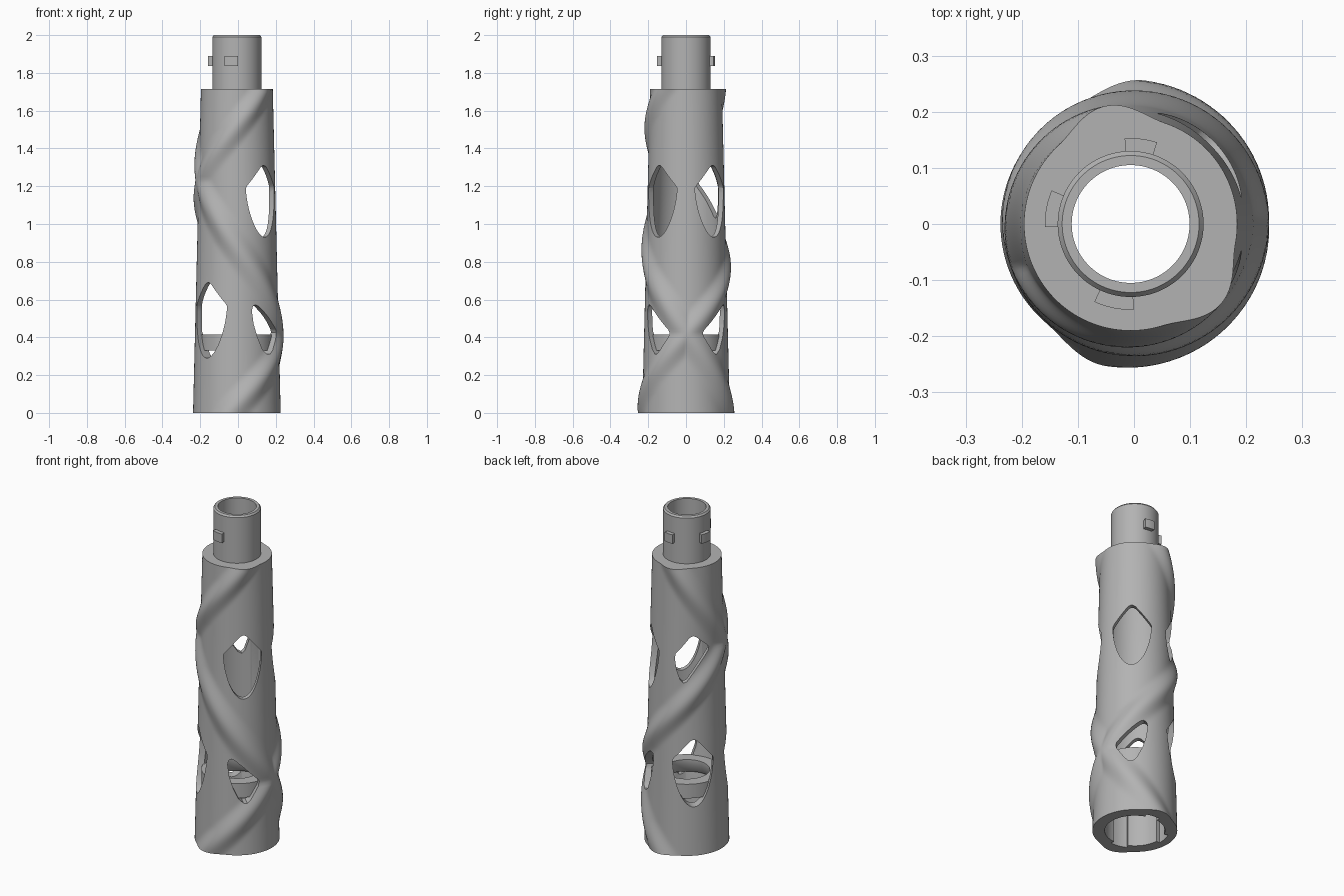
import bpy, bmesh, math
from mathutils import Matrix, Vector

if "Cube" in bpy.data.objects:
    bpy.data.objects.remove(bpy.data.objects["Cube"], do_unlink=True)

AXIS_X = -0.006      # tube axis
BODY_TOP = 1.715
SIDES = 160

grey = bpy.data.materials.new("plain grey")
grey.use_nodes = True
grey.diffuse_color = (0.45, 0.45, 0.45, 1)
grey.node_tree.nodes["Principled BSDF"].inputs["Base Color"].default_value = (0.45, 0.45, 0.45, 1)


def finish(name, bm):
    bmesh.ops.recalc_face_normals(bm, faces=bm.faces)
    mesh = bpy.data.meshes.new(name)
    bm.to_mesh(mesh)
    bm.free()
    mesh.materials.append(grey)
    obj = bpy.data.objects.new(name, mesh)
    obj.location.x = AXIS_X
    bpy.context.collection.objects.link(obj)
    return obj


def select(obj):
    bpy.ops.object.select_all(action='DESELECT')
    obj.select_set(True)
    bpy.context.view_layer.objects.active = obj


def smooth(obj):
    select(obj)
    bpy.ops.object.shade_smooth_by_angle(angle=math.radians(32))


def lathe(name, profile, bulge=lambda a, z: 0.0):
    """Closed ring from a loop of (radius, height, takes_bulge)."""
    bm = bmesh.new()
    rings = []
    for r, z, bulged in profile:
        ring = []
        for i in range(SIDES):
            a = math.tau * i / SIDES
            rr = r + (bulge(a, z) if bulged else 0)
            ring.append(bm.verts.new((rr * math.cos(a), rr * math.sin(a), z)))
        rings.append(ring)
    for k, ring in enumerate(rings):
        nxt = rings[(k + 1) % len(rings)]
        for i in range(SIDES):
            j = (i + 1) % SIDES
            bm.faces.new((ring[i], ring[j], nxt[j], nxt[i]))
    return finish(name, bm)


def prism(bm, outline, degrees, near, far):
    """Outline of (sideways, height) pushed outward in one direction."""
    turn = Matrix.Rotation(math.radians(degrees), 3, 'Z')
    ends = [[bm.verts.new(turn @ Vector((d, u, z))) for u, z in outline] for d in (near, far)]
    n = len(outline)
    bm.faces.new(ends[0])
    bm.faces.new(ends[1][::-1])
    for i in range(n):
        j = (i + 1) % n
        bm.faces.new((ends[0][i], ends[1][i], ends[1][j], ends[0][j]))


def sector(bm, start, end, r0, r1, z0, z1):
    """Curved block between two angles."""
    steps = 8
    angles = [math.radians(start + (end - start) * i / steps) for i in range(steps + 1)]
    loop = [(r1, a) for a in angles] + [(r0, a) for a in reversed(angles)]
    low = bm.faces.new([bm.verts.new((r * math.cos(a), r * math.sin(a), z0)) for r, a in loop])
    ext = bmesh.ops.extrude_face_region(bm, geom=[low])["geom"]
    bmesh.ops.translate(bm, vec=(0, 0, z1 - z0),
                        verts=[v for v in ext if isinstance(v, bmesh.types.BMVert)])


# Two crossing spiral ridges that swell out of the wall
def ridges(a, z):
    best = 0.0
    for start, rate in ((-100, 244), (85, -200)):
        centre = math.radians(start + rate * z)
        gap = abs((a - centre + math.pi) % math.tau - math.pi) / math.radians(31)
        if gap < 1:
            best = max(best, 0.025 * math.cos(gap * math.pi / 2) ** 2)
    return best


# Tapered hollow body
rows = 100
outer = [(0.232 - 0.042 * i / rows, BODY_TOP * i / rows, True) for i in range(rows + 1)]
inner = [(0.112, BODY_TOP, False), (0.112, 1.67, False), (0.163, 1.57, False),
         (0.190, 0.43, False), (0.165, 0.33, False), (0.165, 0, False)]
body = lathe("spiral_body", outer + inner, ridges)


# Window outlines
def shield(half_width, bottom, corner, top):
    pts = []
    for i in range(25):
        t = math.pi * i / 24
        pts.append((-half_width * math.cos(t), corner - (corner - bottom) * math.sin(t) ** 1.15))
    rise = top - corner
    side = [(0.93, 0.12), (0.5, 0.6), (0.2, 0.92), (0.09, 0.985)]
    pts += [(half_width * u, corner + rise * v) for u, v in side]
    pts += [(0, top)]
    pts += [(-half_width * u, corner + rise * v) for u, v in reversed(side)]
    return pts


def flip(outline):
    return [(-u, z) for u, z in reversed(outline)]


upper = shield(0.106, 0.93, 1.19, 1.31)
lower = shield(0.113, 0.29, 0.565, 0.69)
small = [(-0.088, 0.54), (-0.082, 0.565), (-0.068, 0.573), (-0.05, 0.565), (0.0, 0.52),
         (0.08, 0.44), (0.086, 0.425), (0.08, 0.40), (0.035, 0.33), (0.015, 0.312),
         (-0.005, 0.312), (-0.03, 0.335), (-0.06, 0.40), (-0.08, 0.47)]
slanted = [(0, 1.31), (-0.02, 1.30), (-0.095, 1.20), (-0.098, 1.17), (-0.09, 1.11),
           (-0.072, 1.05), (-0.055, 1.03), (-0.035, 1.04), (0.02, 1.12), (0.085, 1.21),
           (0.09, 1.23), (0.08, 1.245), (0.02, 1.30)]

bm = bmesh.new()
for outline, direction in ((upper, -45), (upper, 45), (slanted, 135), (lower, 135),
                           (lower, 225), (small, -45), (flip(small), 45)):
    prism(bm, outline, direction, 0.119, 0.4)
windows = finish("window_cutter", bm)

# Slots in the socket that take the lugs
LUGS = ((72, 94), (157, 182), (245, 272))
bm = bmesh.new()
for start, end in LUGS:
    sector(bm, start - 2, end + 2, 0.13, 0.188, -0.05, 0.24)
slots = finish("slot_cutter", bm)

for cutter in (windows, slots):
    mod = body.modifiers.new("cut", 'BOOLEAN')
    mod.operation = 'DIFFERENCE'
    mod.solver = 'EXACT'
    mod.object = cutter
    select(body)
    bpy.ops.object.modifier_apply(modifier=mod.name)
for cutter in (windows, slots):
    bpy.data.objects.remove(cutter, do_unlink=True)
smooth(body)

# Stop ring inside, above the socket
smooth(lathe("stop_ring", [(r, z, False) for r, z in
             ((0.195, 0.33), (0.195, 0.415), (0.125, 0.415), (0.125, 0.38), (0.155, 0.33))]))

# Plug collar on top, with a small bevelled rim
smooth(lathe("plug_collar", [(r, z, False) for r, z in
             ((0.13, 1.68), (0.13, 1.99), (0.122, 2.0), (0.105, 2.0), (0.105, 1.68))]))

# Locking lugs
bm = bmesh.new()
for start, end in LUGS:
    sector(bm, start, end, 0.125, 0.153, 1.836, 1.89)
smooth(finish("locking_lugs", bm))
